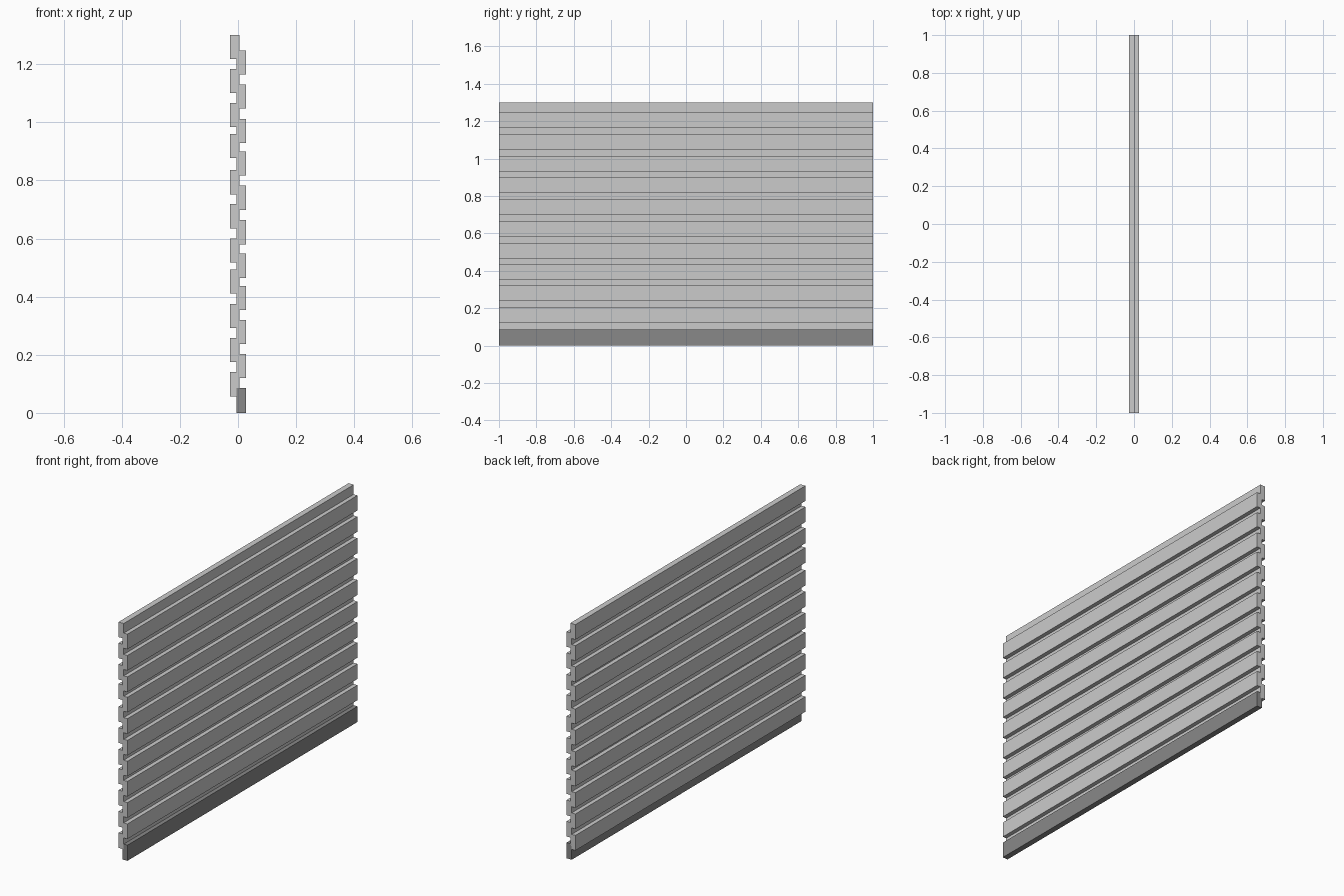
import bpy

if "Cube" in bpy.data.objects:
    bpy.data.objects.remove(bpy.data.objects["Cube"])

H = 0.083        # slat height
X_OUT = 0.027    # outer face of the panel
X_IN = 0.0045    # each slat reaches slightly past the centre plane

def slat(name, x0, x1, z0, z1, mat=None):
    bpy.ops.mesh.primitive_cube_add(size=1, location=((x0 + x1) / 2, 0, (z0 + z1) / 2))
    ob = bpy.context.object
    ob.name = name
    ob.scale = (x1 - x0, 2, z1 - z0)
    bpy.ops.object.transform_apply(location=False, rotation=False, scale=True)
    if mat:
        ob.data.materials.append(mat)
    return ob

# dark base plank
dark = bpy.data.materials.new("dark_grey")
dark.diffuse_color = (0.25, 0.25, 0.25, 1)
dark.use_nodes = True
dark.node_tree.nodes["Principled BSDF"].inputs["Base Color"].default_value = dark.diffuse_color
slat("base_plank", -X_IN, X_OUT, 0, 0.086, dark)

# staggered slats: upper edge heights on each face
left_tops = [1.30, 1.184, 1.067, 0.96, 0.835, 0.718, 0.60, 0.493, 0.375, 0.258, 0.14]
right_tops = [1.247, 1.13, 1.012, 0.90, 0.782, 0.663, 0.548, 0.437, 0.32, 0.203]
for i, z in enumerate(left_tops):
    slat(f"left_slat_{i + 1}", -X_OUT, X_IN, z - H, z)
for i, z in enumerate(right_tops):
    slat(f"right_slat_{i + 1}", -X_IN, X_OUT, z - H, z)
